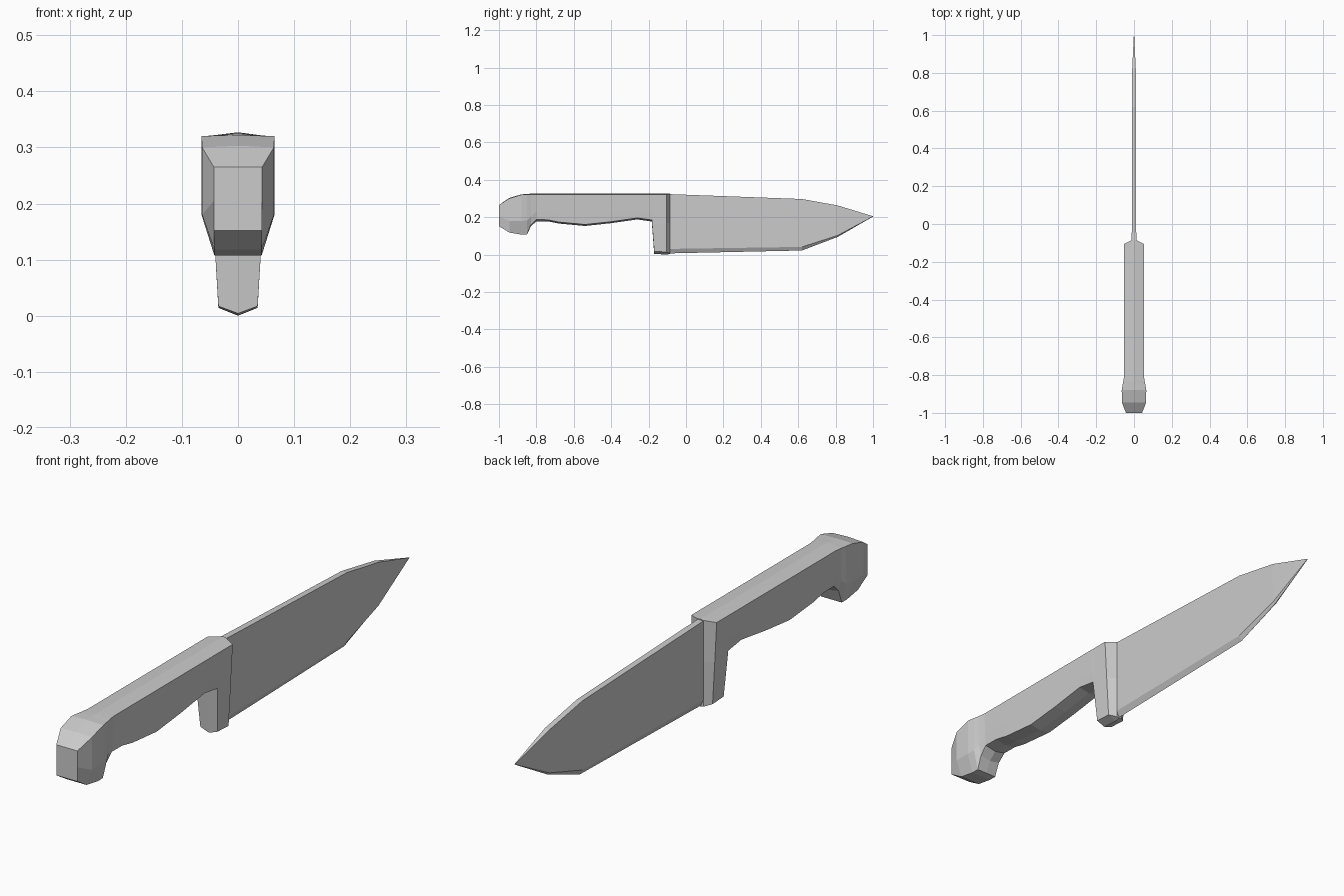
import bpy, bmesh


def loft(name, rings):
    """Skin equal-length rings of points and cap both ends."""
    bm = bmesh.new()
    rows = [[bm.verts.new(p) for p in ring] for ring in rings]
    n = len(rows[0])
    for a, b in zip(rows, rows[1:]):
        for i in range(n):
            j = (i + 1) % n
            bm.faces.new((a[i], a[j], b[j], b[i]))
    bm.faces.new(rows[0])
    bm.faces.new(rows[-1])
    bmesh.ops.remove_doubles(bm, verts=bm.verts, dist=0.0001)
    bmesh.ops.recalc_face_normals(bm, faces=bm.faces)
    me = bpy.data.meshes.new(name)
    bm.to_mesh(me)
    bm.free()
    ob = bpy.data.objects.new(name, me)
    bpy.context.collection.objects.link(ob)
    return ob


def mirrored(y, centre_top, side, centre_bottom):
    """Symmetric ring from top centre down one side and back up the other."""
    right = [(x, y, z) for x, z in side]
    left = [(-x, y, z) for x, z in reversed(side)]
    return [(0, y, centre_top)] + right + [(0, y, centre_bottom)] + left


# Handle: y, ridge z, top edge z, top half width, mid z, mid half width,
# bottom edge z, bottom half width, keel z
handle_sections = [
    (-1.00, .265, .265, .043, .205, .043, .152, .043, .152),
    (-0.945, .303, .300, .064, .180, .064, .118, .042, .118),
    (-0.88, .322, .320, .065, .180, .065, .107, .042, .107),
    (-0.85, .324, .320, .060, .182, .060, .107, .042, .107),
    (-0.83, .326, .320, .056, .200, .053, .158, .043, .150),
    (-0.80, .327, .320, .052, .230, .048, .187, .045, .178),
    (-0.74, .327, .320, .052, .230, .048, .186, .045, .178),
    (-0.68, .327, .320, .052, .230, .048, .174, .045, .166),
    (-0.54, .327, .320, .052, .230, .048, .161, .045, .153),
    (-0.40, .327, .320, .052, .230, .048, .176, .045, .168),
    (-0.26, .327, .320, .052, .230, .048, .196, .045, .188),
    (-0.183, .327, .320, .052, .230, .048, .185, .045, .177),
    (-0.17, .327, .320, .052, .170, .044, .017, .035, .004),
    (-0.105, .327, .320, .052, .170, .044, .014, .035, .000),
    (-0.085, .327, .325, .012, .170, .012, .006, .012, .003),
]
loft("handle", [mirrored(y, zt, [(wt, ze), (wm, zm), (wb, zb)], zk)
                for y, zt, ze, wt, zm, wm, zb, wb, zk in handle_sections])

# Blade: y, spine z, spine half width, bevel z, bevel half width, edge z
blade_sections = [
    (-0.11, .324, .012, .030, .012, .006),
    (0.62, .297, .011, .041, .011, .022),
    (0.81, .263, .010, .102, .008, .094),
    (1.00, .205, .001, .204, .001, .203),
]
loft("blade", [mirrored(y, zs, [(ws, zs), (wb, zb)], ze)
               for y, zs, ws, zb, wb, ze in blade_sections])
